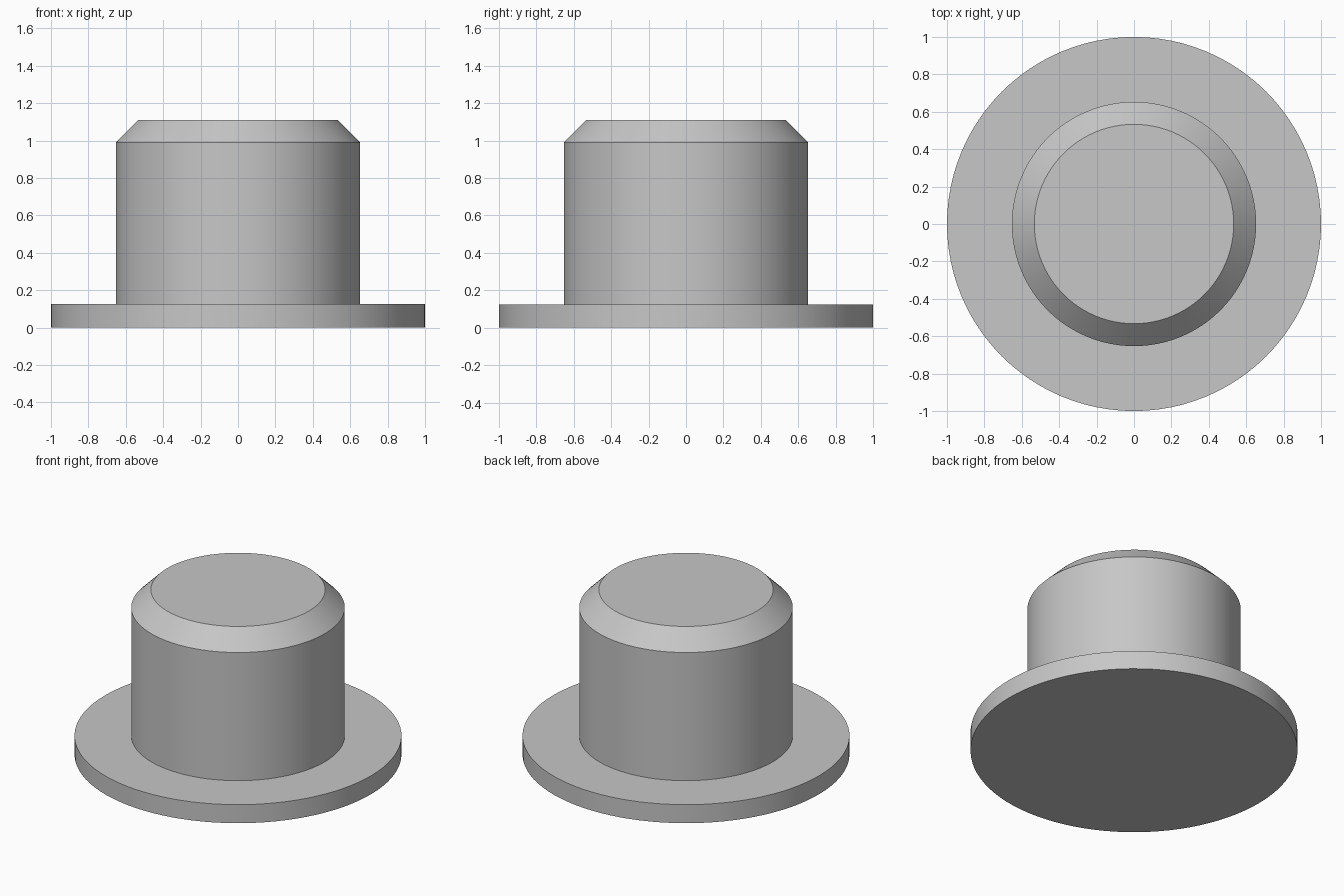
import bpy
import bmesh
import math
from mathutils import Matrix, Vector

cube = bpy.data.objects.get("Cube")
if cube:
    bpy.data.objects.remove(cube, do_unlink=True)

SEGMENTS = 96

# Single plain grey material
grey = bpy.data.materials.new("light_grey")
grey.use_nodes = True
colour = (0.57, 0.57, 0.57, 1.0)
grey.diffuse_color = colour
grey.node_tree.nodes["Principled BSDF"].inputs["Base Color"].default_value = colour


def lathe(name, profile):
    """Revolve (radius, height) points around z and close both ends."""
    bm = bmesh.new()
    rings = []
    for radius, z in profile:
        ring = bmesh.ops.create_circle(
            bm, segments=SEGMENTS, radius=radius,
            matrix=Matrix.Translation(Vector((0, 0, z))))["verts"]
        rings.append(ring)
    for low, high in zip(rings, rings[1:]):
        for i in range(SEGMENTS):
            j = (i + 1) % SEGMENTS
            bm.faces.new((low[i], low[j], high[j], high[i]))
    bm.faces.new(rings[0])
    bm.faces.new(rings[-1])
    bmesh.ops.recalc_face_normals(bm, faces=bm.faces)
    mesh = bpy.data.meshes.new(name)
    bm.to_mesh(mesh)
    bm.free()
    mesh.materials.append(grey)
    obj = bpy.data.objects.new(name, mesh)
    bpy.context.collection.objects.link(obj)
    bpy.ops.object.select_all(action="DESELECT")
    obj.select_set(True)
    bpy.context.view_layer.objects.active = obj
    bpy.ops.object.shade_smooth_by_angle(angle=math.radians(30))
    return obj


# Flange disc, and shank with a chamfered tip, as one stepped solid
lathe("flanged_plug", [
    (1.0, 0.0),
    (1.0, 0.125),
    (0.653, 0.125),
    (0.653, 0.99),
    (0.533, 1.11),
])
